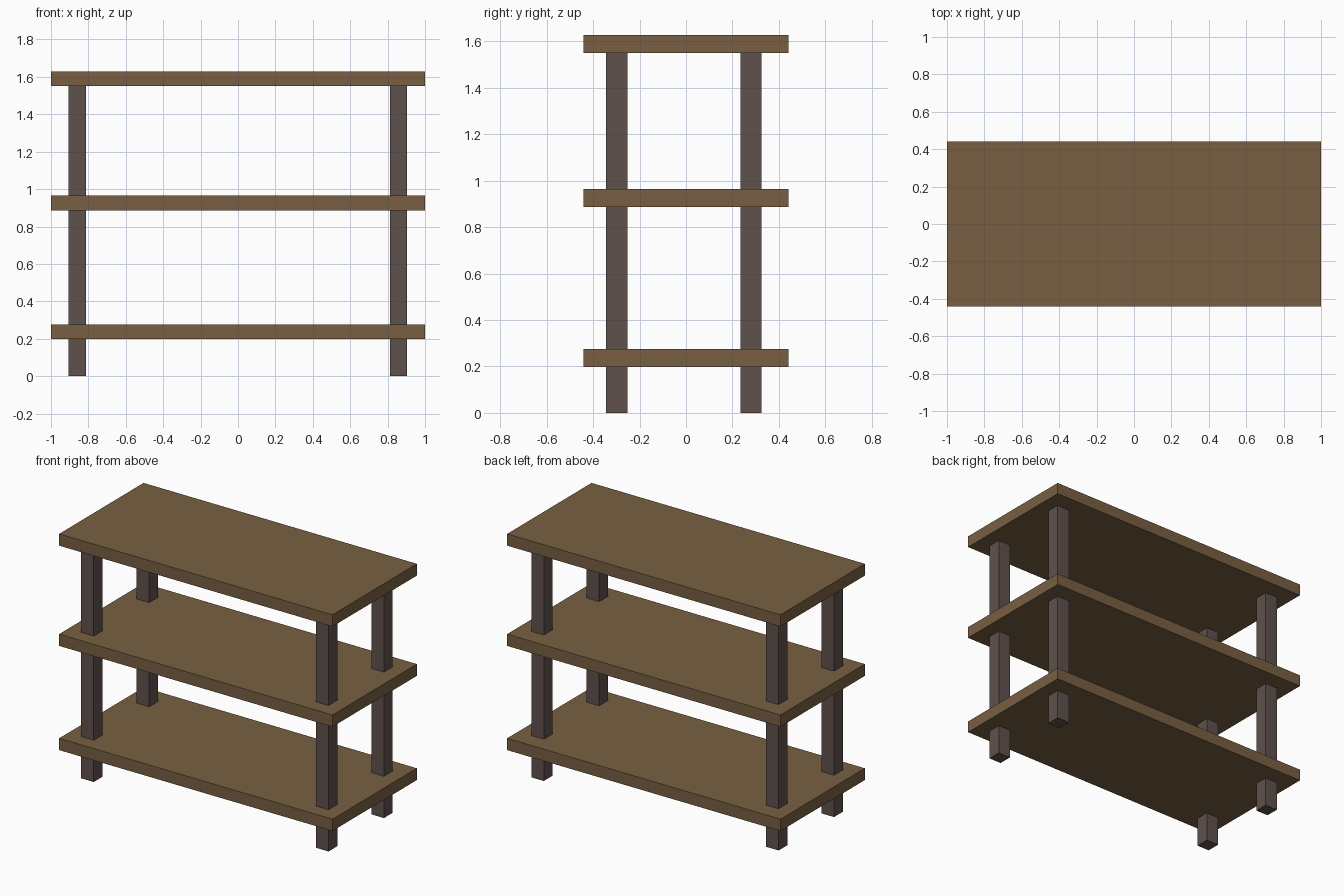
import bpy

if "Cube" in bpy.data.objects:
    bpy.data.objects.remove(bpy.data.objects["Cube"])


def material(name, srgb):
    """Flat colour from 0-255 sRGB values."""
    def lin(c):
        c /= 255
        return c / 12.92 if c <= 0.04045 else ((c + 0.055) / 1.055) ** 2.4
    m = bpy.data.materials.new(name)
    m.diffuse_color = (*[lin(c) for c in srgb], 1.0)
    m.use_nodes = True
    m.node_tree.nodes["Principled BSDF"].inputs["Base Color"].default_value = m.diffuse_color
    return m


def box(name, lo, hi, mat):
    """Axis-aligned box between two corners."""
    bpy.ops.mesh.primitive_cube_add(
        size=1, location=[(a + b) / 2 for a, b in zip(lo, hi)])
    ob = bpy.context.object
    ob.name = name
    ob.scale = [b - a for a, b in zip(lo, hi)]
    bpy.ops.object.transform_apply(location=False, rotation=False, scale=True)
    ob.data.materials.append(mat)
    return ob


wood = material("brown wood", (120, 96, 66))
dark = material("dark brown post", (96, 81, 77))

# Three shelf boards
for name, z in (("bottom_shelf", 0.198), ("middle_shelf", 0.887), ("top_shelf", 1.55)):
    box(name, (-1, -0.441, z), (1, 0.441, z + 0.078), wood)

# Four square posts running through the lower shelves up to the top board
for side, x in (("left", -0.86), ("right", 0.858)):
    for end, y in (("front", -0.299), ("back", 0.28)):
        box(f"{end}_{side}_post", (x - 0.046, y - 0.046, 0),
            (x + 0.046, y + 0.046, 1.55), dark)
